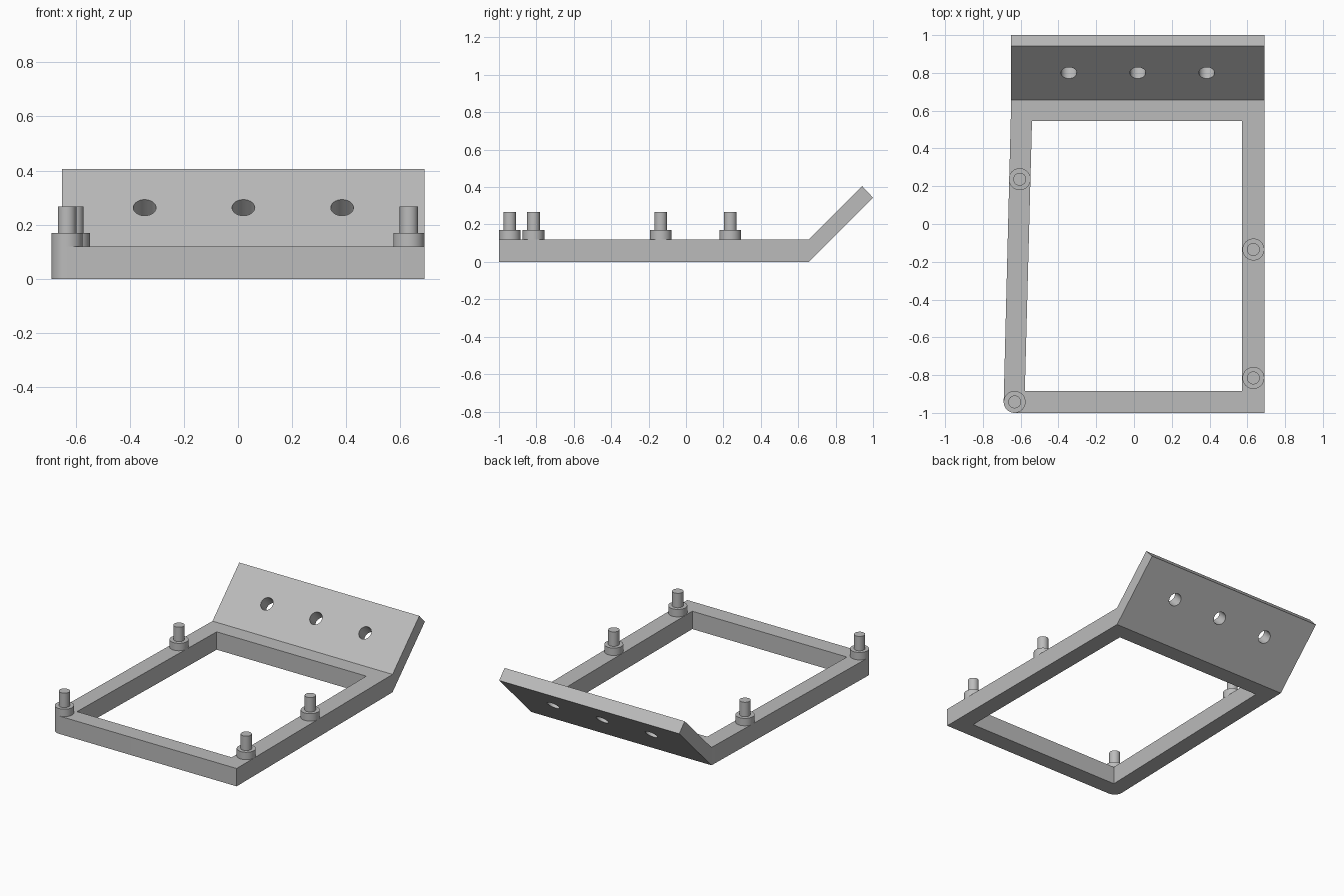
import bpy
import bmesh
from math import cos, sin, pi, radians
from mathutils import Vector

cube = bpy.data.objects.get("Cube")
if cube:
    bpy.data.objects.remove(cube, do_unlink=True)

grey = bpy.data.materials.new("plain grey")
grey.use_nodes = True
colour = (0.5, 0.5, 0.5, 1)
grey.diffuse_color = colour
grey.node_tree.nodes["Principled BSDF"].inputs["Base Color"].default_value = colour


def prism(name, points, offset):
    """Extrude a flat outline of 3D points along an offset."""
    bm = bmesh.new()
    face = bm.faces.new([bm.verts.new(p) for p in points])
    moved = bmesh.ops.extrude_face_region(bm, geom=[face])["geom"]
    verts = [g for g in moved if isinstance(g, bmesh.types.BMVert)]
    bmesh.ops.translate(bm, verts=verts, vec=Vector(offset))
    if not face.is_valid or all(len(e.link_faces) < 2 for e in face.edges):
        bm.faces.ensure_lookup_table()
    bmesh.ops.holes_fill(bm, edges=bm.edges)
    bmesh.ops.recalc_face_normals(bm, faces=bm.faces)
    mesh = bpy.data.meshes.new(name)
    bm.to_mesh(mesh)
    bm.free()
    mesh.materials.append(grey)
    obj = bpy.data.objects.new(name, mesh)
    bpy.context.collection.objects.link(obj)
    return obj


def circle(x, y, z, r, count=48):
    return [(x + r * cos(2 * pi * i / count), y + r * sin(2 * pi * i / count), z)
            for i in range(count)]


def select(obj):
    bpy.ops.object.select_all(action="DESELECT")
    obj.select_set(True)
    bpy.context.view_layer.objects.active = obj


def cut(obj, cutter):
    cutter.hide_render = True
    mod = obj.modifiers.new("cut", "BOOLEAN")
    mod.operation = "DIFFERENCE"
    mod.solver = "EXACT"
    mod.object = cutter
    select(obj)
    bpy.ops.object.modifier_apply(modifier=mod.name)
    bpy.data.objects.remove(cutter, do_unlink=True)


def smooth(obj):
    select(obj)
    bpy.ops.object.shade_smooth_by_angle(angle=radians(30))


LEFT, RIGHT, BEND, THICK = -0.65, 0.69, 0.657, 0.12
PEG_R = 0.058

# Frame: tapered outline with one rounded front corner and an open middle
corner = (-0.632, -1 + PEG_R)
arc = [(corner[0] + PEG_R * cos(a), corner[1] + PEG_R * sin(a), 0)
       for a in [pi + pi / 2 * i / 12 for i in range(13)]]
frame = prism("frame", arc + [(RIGHT, -1, 0), (RIGHT, BEND, 0), (LEFT, BEND, 0)],
              (0, 0, THICK))
opening = prism("frame_opening",
                [(-0.578, -0.885, -0.1), (0.573, -0.885, -0.1),
                 (0.573, 0.545, -0.1), (-0.54, 0.545, -0.1)], (0, 0, 0.4))
cut(frame, opening)
smooth(frame)

# Rear panel: slab leaning back at 45 degrees
panel = prism("rear_panel",
              [(LEFT, BEND, 0), (LEFT, 1, 1 - BEND),
               (LEFT, 0.942, 0.942 - BEND + THICK), (LEFT, BEND, THICK)],
              (RIGHT - LEFT, 0, 0))

# Three holes square to the panel
for x in (-0.345, 0.02, 0.385):
    drill = prism("hole_cutter", circle(0, 0, -0.2, 0.042), (0, 0, 0.4))
    drill.location = (x, 0.8, 0.8 - BEND + THICK)
    drill.rotation_euler.x = radians(45)
    bpy.context.view_layer.update()
    cut(panel, drill)
smooth(panel)

# Stepped mounting pegs
pegs = {"front_right": corner, "back_right": (-0.605, 0.237),
        "front_left": (0.632, -0.815), "back_left": (0.632, -0.135)}
for place, (x, y) in pegs.items():
    smooth(prism(place + "_peg_collar", circle(x, y, THICK, PEG_R), (0, 0, 0.05)))
    smooth(prism(place + "_peg_pin", circle(x, y, THICK + 0.05, 0.034), (0, 0, 0.097)))
